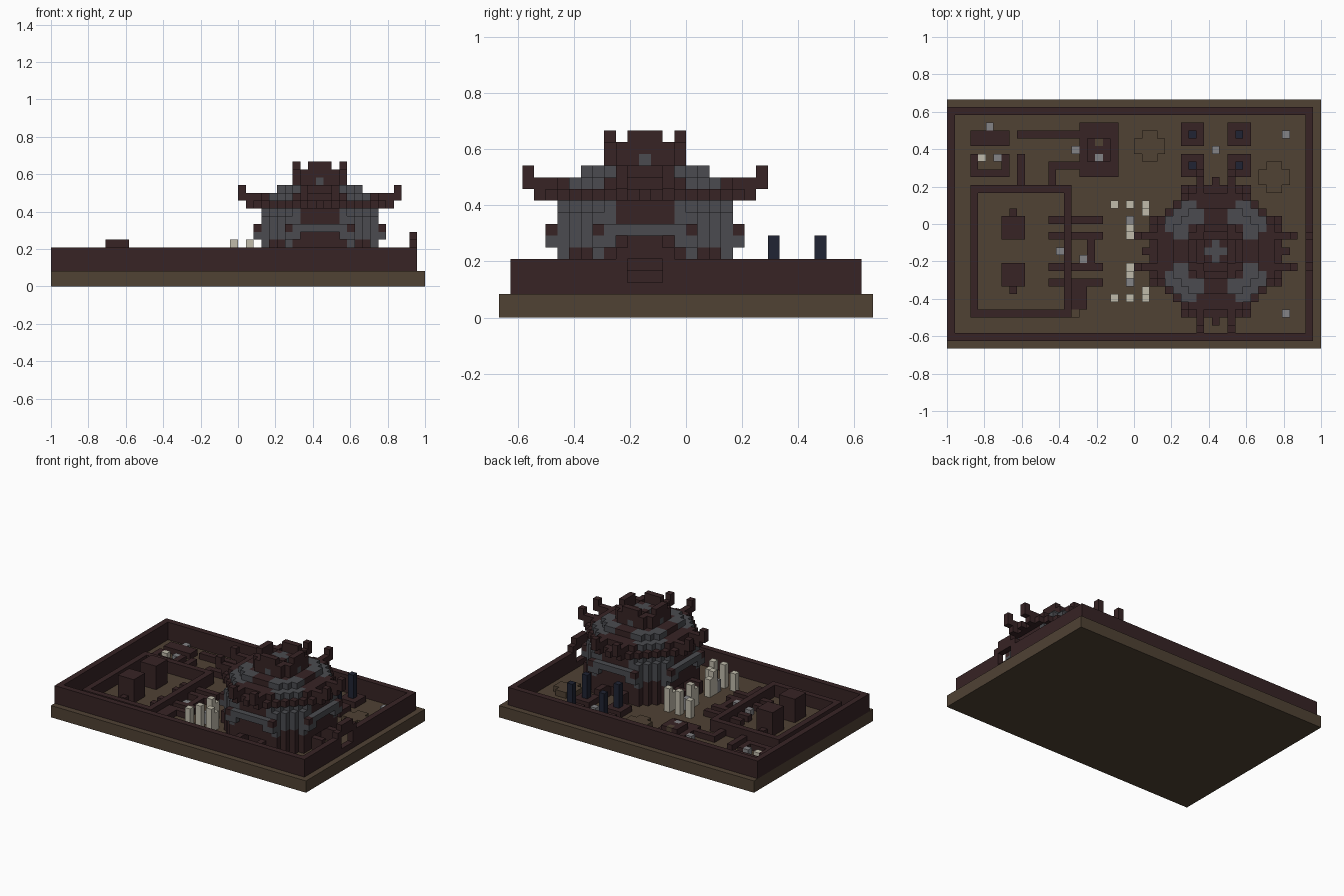
import bpy, bmesh
from mathutils import Vector

cube = bpy.data.objects.get("Cube")
if cube:
    bpy.data.objects.remove(cube, do_unlink=True)

U = 2 / 48                      # block size
CX, CY = 34, 12                 # centre block of the temple


def material(name, rgb):
    m = bpy.data.materials.new(name)
    m.use_nodes = True
    m.diffuse_color = (*rgb, 1)
    m.node_tree.nodes["Principled BSDF"].inputs["Base Color"].default_value = (*rgb, 1)
    return m


MATS = {
    "dark": material("dark maroon brick", (.038, .017, .018)),
    "earth": material("brown earth", (.080, .054, .034)),
    "slate": material("slate grey", (.069, .071, .080)),
    "navy": material("navy stone", (.014, .017, .033)),
    "bone": material("pale bone", (.53, .50, .41)),
    "stone": material("light grey stone", (.23, .23, .24)),
}
KEYS = list(MATS)


def build(name, cells):
    """Mesh the outer faces of a {block: colour} dictionary."""
    bm = bmesh.new()
    corners = [(-1, -1), (1, -1), (1, 1), (-1, 1)]
    for cell, colour in cells.items():
        mid = Vector(cell) + Vector((.5, .5, .5))
        for axis in range(3):
            for side in (-1, 1):
                near = list(cell)
                near[axis] += side
                if tuple(near) in cells:
                    continue
                vs = []
                for p, q in corners[::side]:
                    off = Vector((0, 0, 0))
                    off[axis] = side
                    off[(axis + 1) % 3], off[(axis + 2) % 3] = p, q
                    v = mid + off / 2
                    vs.append(bm.verts.new(((v.x - 24) * U, (v.y - 16) * U, v.z * U)))
                bm.faces.new(vs).material_index = KEYS.index(colour)
    bmesh.ops.remove_doubles(bm, verts=bm.verts, dist=U / 100)
    mesh = bpy.data.meshes.new(name)
    bm.to_mesh(mesh)
    bm.free()
    for key in KEYS:
        mesh.materials.append(MATS[key])
    ob = bpy.data.objects.new(name, mesh)
    bpy.context.collection.objects.link(ob)
    return ob


def box(x, y, z, colour="dark"):
    """Blocks filling inclusive ranges."""
    return {(i, j, k): colour for i in range(x[0], x[1] + 1)
            for j in range(y[0], y[1] + 1) for k in range(z[0], z[1] + 1)}


def ring(x, y, z):
    return {c: m for c, m in box(x, y, z).items() if c[0] in x or c[1] in y}


def post(i, j, top, colour):
    return box((i, i), (j, j), (2, top), colour)


# Ground slab
build("ground_slab", box((0, 47), (0, 31), (0, 1), "earth"))

# Outer wall with a stepped gate arch on the right-hand end
wall = ring((0, 46), (1, 30), (2, 4))
for j in range(CY - 1, CY + 2):
    for k in (3, 4):
        wall.pop((46, j, k))
wall.update(box((46, 46), (CY - 2, CY + 2), (5, 5)))
wall.update(box((46, 46), (CY - 1, CY + 1), (6, 6)))
build("outer_wall", wall)

# Inner courtyard with side passages
court = ring((3, 15), (4, 20), (2, 3))
for j in (8, 10, 14, 16):
    court.update(box((13, 19), (j, j), (2, 2)))
court.update(box((18, 18), (11, 13), (2, 2)))
court.update(box((16, 17), (5, 7), (2, 2)))
build("courtyard_wall", court)

# Two huts with doorsteps
for side, y, step in (("back", 14, 17), ("front", 8, 7)):
    hut = box((7, 9), (y, y + 2), (2, 5))
    hut.pop((8, y + 2 if step > y else y, 2))
    hut[(8, step, 2)] = "dark"
    build(side + "_hut", hut)

# Low ruined walls behind the courtyard
ruin = ring((3, 7), (22, 27), (2, 2))
for i in (3, 7):
    ruin.pop((i, 25, 2))
ruin.update(box((4, 6), (26, 26), (2, 2)))
ruin.update(box((9, 16), (27, 27), (2, 2)))
ruin.update(box((9, 9), (21, 24), (2, 2)))
ruin.update(box((13, 16), (23, 23), (2, 2)))
ruin.update(box((13, 13), (21, 22), (2, 2)))
build("low_ruins", ruin)

# Small square shrine
shrine = box((17, 21), (22, 28), (2, 2))
shrine.update(box((18, 20), (24, 26), (3, 3)))
shrine[(19, 26, 3)] = "earth"
shrine[(19, 24, 3)] = "stone"
build("square_shrine", shrine)

# Earth mounds
for name, x, y in (("back_mound", 25, 25), ("side_mound", 41, 21)):
    mound = box((x - 1, x + 2), (y, y + 1), (2, 2), "earth")
    mound.update(box((x, x + 1), (y - 1, y + 2), (2, 2), "earth"))
    build(name, mound)

# Scattered loose stones
stones = {}
for i, j, colour in ((14, 12, "stone"), (17, 11, "stone"), (5, 28, "stone"), (6, 24, "stone"),
                     (6, 26, "bone"), (4, 24, "bone"), (16, 25, "stone"), (34, 25, "stone"),
                     (43, 27, "stone"), (43, 4, "stone"), (16, 4, "earth")):
    stones.update(post(i, j, 2, colour))
build("loose_stones", stones)

# Pale standing columns, mirrored about the temple axis
columns = {}
for s in (-1, 1):
    for i, d, top, colour in ((21, 6, 4, "bone"), (23, 6, 5, "bone"), (25, 6, 5, "bone"),
                              (25, 5, 4, "bone"), (23, 4, 3, "stone"), (23, 3, 5, "bone"),
                              (23, 2, 4, "bone")):
        columns.update(post(i, CY + s * d, top, colour))
build("pale_columns", columns)

# Navy obelisks on square plinths
for i in (31, 37):
    for j in (23, 27):
        obelisk = box((i - 1, i + 1), (j - 1, j + 1), (2, 2))
        obelisk.update(post(i, j, 6, "navy"))
        build("navy_obelisk", obelisk)


# Temple: a = distance along the main direction, b = across it
def walls(a, b, k):
    if a == 8 and b <= 4 and k == 7:                      # ledge
        return "slate" if b <= 3 else "dark"
    if a == 8 and 3 <= b <= 4 and 6 <= k <= 7:            # corner lobes
        return "slate"
    if a in (8, 9) and b == 2 and k <= 3:                 # buttresses
        return "dark"
    if a > 7 or a + b > 11 or (k == 9 and a + b > 10):
        return None
    if a == 7 and b <= 1 and k <= 3:                      # doorways
        return None
    if b <= 2 or (b == 3 and k <= 6):
        return "dark"
    if k <= 4 or (a == b + 1 and k == 5):
        return "dark"
    return "slate"


def roof(a, b, k):
    if k == 10:
        arm = b <= 2 and a <= 9 and not (a == 9 and b == 1)
        if arm or (a <= 8 and a + b <= 11):
            return "slate" if a <= 7 and b == 3 else "dark"
    if k == 11:
        if (b == 2 and a <= 10) or (b <= 2 and a <= 7):
            return "dark"
        if a <= 7 and a + b <= 10:
            return "slate" if a <= 6 or b >= 4 else "dark"
    if k == 12:
        if a == 10 and b == 2:
            return "dark"
        if a <= 5 and a + b <= 8:
            return "slate" if b >= 2 and a >= 4 else "dark"
    return None


def crown(a, b, k):
    if a > 3 or a + b > 5:
        return None
    if k == 15:
        return "dark" if a == 3 and b <= 1 else None
    if k == 14 and (a == 2 and b <= 1):
        return None
    if b == 0 and (a <= 1 or (a == 3 and k == 13)):
        return "slate"
    return "dark"


for name, rule, levels in (("temple_walls", walls, range(2, 10)),
                           ("temple_roof", roof, range(10, 13)),
                           ("temple_crown", crown, range(13, 16))):
    cells = {}
    for x in range(-10, 11):
        for y in range(-10, 11):
            a, b = max(abs(x), abs(y)), min(abs(x), abs(y))
            for k in levels:
                colour = rule(a, b, k)
                if colour:
                    cells[(CX + x, CY + y, k)] = colour
    build(name, cells)
